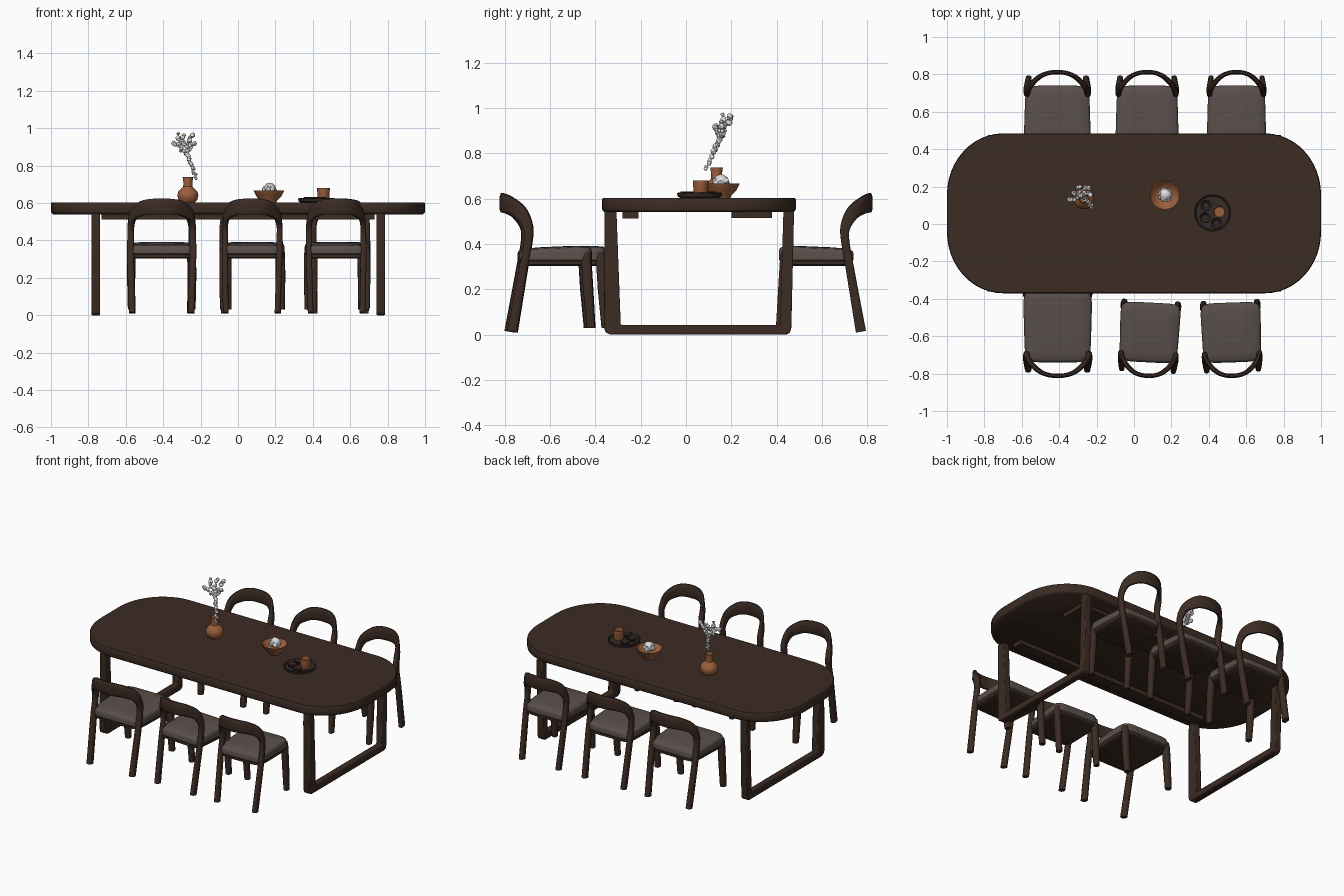
import bpy, bmesh, math, random
from mathutils import Vector, Matrix

if "Cube" in bpy.data.objects:
    bpy.data.objects.remove(bpy.data.objects["Cube"])

random.seed(4)


def mat(name, rgb):
    m = bpy.data.materials.new(name)
    m.diffuse_color = (*rgb, 1)
    m.use_nodes = True
    m.node_tree.nodes["Principled BSDF"].inputs["Base Color"].default_value = m.diffuse_color
    return m


WOOD = mat("dark_walnut", (0.045, 0.025, 0.017))
FABRIC = mat("taupe_fabric", (0.100, 0.078, 0.070))
CLAY = mat("terracotta", (0.33, 0.115, 0.045))
WHITE = mat("off_white", (0.72, 0.72, 0.72))
SLATE = mat("dark_tray", (0.035, 0.024, 0.020))


def finish(bm, name, material, matrix=None):
    bmesh.ops.recalc_face_normals(bm, faces=bm.faces)
    me = bpy.data.meshes.new(name)
    bm.to_mesh(me)
    bm.free()
    if matrix:
        me.transform(matrix)
    me.materials.append(material)
    ob = bpy.data.objects.new(name, me)
    bpy.context.collection.objects.link(ob)
    return ob


def loft(name, rings, material, matrix=None):
    """Skin a list of equally sized point loops and cap both ends."""
    bm = bmesh.new()
    loops = [[bm.verts.new(p) for p in r] for r in rings]
    n = len(loops[0])
    for a, b in zip(loops, loops[1:]):
        for i in range(n):
            j = (i + 1) % n
            bm.faces.new((a[i], a[j], b[j], b[i]))
    bm.faces.new(loops[0][::-1])
    bm.faces.new(loops[-1])
    return finish(bm, name, material, matrix)


def lathe(name, x, y, profile, material, n=32):
    rings = [[(x + r * math.cos(2 * math.pi * i / n), y + r * math.sin(2 * math.pi * i / n), z)
              for i in range(n)] for r, z in profile]
    return loft(name, rings, material)


def bevel(ob, width, segments=2):
    m = ob.modifiers.new("soft_edges", 'BEVEL')
    m.width, m.segments, m.limit_method = width, segments, 'ANGLE'


def box(name, x0, x1, y0, y1, z0, z1, material):
    r = lambda z: [(x0, y0, z), (x1, y0, z), (x1, y1, z), (x0, y1, z)]
    return loft(name, [r(z0), r(z1)], material)


def squircle(a, b, e, n):
    """Superellipse outline."""
    pts = []
    for i in range(n):
        t = 2 * math.pi * (i + 0.5) / n
        c, s = math.cos(t), math.sin(t)
        pts.append((a * math.copysign(abs(c) ** (2 / e), c), b * math.copysign(abs(s) ** (2 / e), s)))
    return pts


def blobs(name, items, material, matrix=None):
    """Cluster of lumpy balls given as (position, radius)."""
    bm = bmesh.new()
    for p, r in items:
        res = bmesh.ops.create_icosphere(bm, subdivisions=2, radius=r, matrix=Matrix.Translation(p))
        for v in res["verts"]:
            v.co += (v.co - Vector(p)) * random.uniform(-0.15, 0.15)
    return finish(bm, name, material, matrix)


# ---- table ----
TY = 0.057


def top_outline(inset, z):
    pts = []
    for sx, sy, q in ((1, 1, 0), (-1, 1, 1), (-1, -1, 2), (1, -1, 3)):
        for i in range(13):
            t = math.pi / 2 * (q + i / 12)
            pts.append((sx * 0.70 + (0.30 - inset) * math.cos(t),
                        TY + sy * 0.10 + (0.3275 - inset) * math.sin(t), z))
    return pts


loft("table_top", [top_outline(0.012, 0.540), top_outline(0.002, 0.548), top_outline(0, 0.555),
                   top_outline(0, 0.597), top_outline(0.004, 0.603)], WOOD)

frame_profile = [(-0.36, 0.545), (-0.362, 0.03), (-0.355, 0.01), (-0.335, 0), (0.445, 0), (0.460, 0.01),
                 (0.465, 0.03), (0.477, 0.545), (0.430, 0.545), (0.415, 0.043), (-0.288, 0.043), (-0.307, 0.545)]
for side, x in (("left", -0.76), ("right", 0.763)):
    leg = loft(side + "_leg_frame", [[(x + d, y, z) for y, z in frame_profile] for d in (-0.023, 0.023)], WOOD)
    bevel(leg, 0.005)
box("front_under_rail", -0.73, 0.73, -0.28, -0.21, 0.512, 0.542, WOOD)
box("back_under_rail", -0.73, 0.73, 0.20, 0.38, 0.515, 0.542, WOOD)

# ---- chairs: half path of the bent frame as x, y, z, thickness, width ----
HALF = [(0.147, 0.772, 0.013, 0.032, 0.046), (0.155, 0.722, 0.30, 0.035, 0.038),
        (0.155, 0.702, 0.42, 0.033, 0.038), (0.154, 0.705, 0.48, 0.032, 0.046),
        (0.139, 0.738, 0.54, 0.030, 0.064), (0.095, 0.784, 0.572, 0.026, 0.080),
        (0.05, 0.806, 0.580, 0.024, 0.086), (0, 0.812, 0.581, 0.024, 0.088)]
PATH = [Vector((-p[0],) + p[1:]) for p in HALF] + [Vector(p) for p in HALF[-2::-1]]


def spline(pts, steps):
    out = []
    for i in range(len(pts) - 1):
        p0, p1, p2, p3 = pts[max(i - 1, 0)], pts[i], pts[i + 1], pts[min(i + 2, len(pts) - 1)]
        for s in range(steps):
            t = s / steps
            out.append(0.5 * (2 * p1 + (p2 - p0) * t + (2 * p0 - 5 * p1 + 4 * p2 - p3) * t * t
                              + (3 * p1 - p0 - 3 * p2 + p3) * t ** 3))
    return out + [pts[-1]]


def bent_frame_rings():
    pts = spline(PATH, 5)
    rings = []
    for i, p in enumerate(pts):
        a, b = pts[max(i - 1, 0)], pts[min(i + 1, len(pts) - 1)]
        t = Vector((b[0] - a[0], b[1] - a[1], b[2] - a[2])).normalized()
        ny = max(0, p[1] - 0.702) / 0.0125 if p[2] > 0.45 else 0
        n = Vector((p[0] / 0.024, ny, 0))
        n = (n - t * n.dot(t)).normalized()
        w = t.cross(n)
        c = Vector((p[0], p[1], p[2]))
        rings.append([c + n * u + w * v for u, v in squircle(p[3] / 2, p[4] / 2, 3, 12)])
    return rings


def chair(tag, cx, width, front, turn, facing):
    """Chair modelled behind the table; facing=-1 spins it round to the front side."""
    M = (Matrix.Translation((cx, 0, 0)) @ Matrix.Rotation(0 if facing > 0 else math.pi, 4, 'Z')
         @ Matrix.Translation((0, 0.58, 0)) @ Matrix.Rotation(math.radians(turn), 4, 'Z')
         @ Matrix.Translation((0, -0.58, 0)))
    S = M @ Matrix.Diagonal((width / 0.34, 1, 1, 1))
    loft(tag + "_back_frame", bent_frame_rings(), WOOD, S)
    mid, half = (front + 0.74) / 2, (0.74 - front) / 2

    def seat_ring(inset, z):
        ring = []
        for x, y in squircle(0.168 - inset, half - inset, 7, 48):
            k = y / half
            ring.append((x * (1 - 0.03 * k), mid + y, z - 0.007 * k * (z > 0.36)))
        return ring

    loft(tag + "_seat_cushion", [seat_ring(i, z) for i, z in (
        (0.008, 0.322), (0, 0.330), (0, 0.362), (0.004, 0.374), (0.014, 0.381), (0.05, 0.386), (0.1, 0.388))],
        FABRIC, S)
    loft(tag + "_seat_base", [seat_ring(0.015, 0.303), seat_ring(0.006, 0.309), seat_ring(0.006, 0.325)], WOOD, S)
    for side, s in (("left", -1), ("right", 1)):
        rings = [[(s * x + u, front + y + v, z) for u, v in squircle(r, r * 1.1, 3, 12)]
                 for x, y, z, r in ((0.152, 0.005, 0.03, 0.017), (0.153, 0.018, 0.20, 0.020),
                                    (0.152, 0.026, 0.33, 0.020), (0.151, 0.027, 0.362, 0.016))]
        loft(tag + "_" + side + "_front_leg", rings, WOOD, S)


chair("back_left_chair", -0.41, 0.355, 0.41, 0, 1)
chair("back_middle_chair", 0.07, 0.335, 0.41, 0, 1)
chair("back_right_chair", 0.548, 0.315, 0.41, 0, 1)
chair("front_left_chair", -0.408, 0.365, 0.35, 0, -1)
chair("front_middle_chair", 0.083, 0.32, 0.42, -3, -1)
chair("front_right_chair", 0.52, 0.32, 0.42, 2, -1)

# ---- vase and dried flower ----
lathe("vase", -0.268, 0.135, [(0.035, 0.601), (0.050, 0.617), (0.056, 0.640), (0.052, 0.660), (0.036, 0.677),
                              (0.025, 0.688), (0.024, 0.71), (0.028, 0.738), (0.024, 0.738), (0.020, 0.70)], CLAY)
stem = []
for i in range(15):
    t = i / 14
    stem.append((Vector((-0.222 - 0.055 * t, 0.09 + 0.06 * t, 0.732 + 0.135 * t))
                 + Vector([random.uniform(-0.005, 0.005) for _ in range(3)]), 0.008 + 0.005 * t))
blobs("flower_stem", stem, WHITE)
head = []
for tip in ((-0.345, 0.13, 0.925), (-0.325, 0.165, 0.965), (-0.29, 0.19, 0.965), (-0.25, 0.20, 0.955),
            (-0.24, 0.165, 0.915), (-0.29, 0.15, 0.925)):
    base = Vector((-0.28, 0.15, 0.87))
    for i in range(7):
        p = base.lerp(Vector(tip), (i + 1) / 7)
        head.append((p + Vector([random.uniform(-0.009, 0.009) for _ in range(3)]), random.uniform(0.008, 0.015)))
blobs("flower_head", head, WHITE)

# ---- bowl with white filling ----
lathe("bowl", 0.165, 0.155, [(0.040, 0.601), (0.044, 0.612), (0.066, 0.635), (0.082, 0.667), (0.077, 0.667),
                             (0.060, 0.642), (0.030, 0.622)], CLAY)
fill = [(Vector((0.167, 0.155, 0.672)), 0.033)]
for i in range(7):
    a = i * 2 * math.pi / 7
    fill.append((Vector((0.167 + 0.022 * math.cos(a), 0.155 + 0.022 * math.sin(a), 0.665 + 0.01 * (i % 2))), 0.018))
blobs("bowl_filling", fill, WHITE)

# ---- tray, small dishes and cup ----
lathe("tray", 0.42, 0.06, [(0.080, 0.601), (0.096, 0.608), (0.100, 0.624), (0.094, 0.626), (0.088, 0.614),
                           (0.02, 0.613)], SLATE, 40)
for i, (x, y) in enumerate(((0.385, 0.10), (0.38, 0.035), (0.44, 0.005))):
    lathe("small_dish_%d" % (i + 1), x, y, [(0.022, 0.612), (0.030, 0.630), (0.026, 0.632), (0.015, 0.620)], SLATE, 20)
lathe("cup", 0.457, 0.065, [(0.027, 0.613), (0.032, 0.625), (0.034, 0.680), (0.029, 0.680), (0.027, 0.640)], CLAY, 28)

# ---- smooth shading with crisp edges ----
for ob in bpy.context.scene.objects:
    ob.select_set(True)
    bpy.context.view_layer.objects.active = ob
bpy.ops.object.shade_smooth_by_angle(angle=math.radians(40))
